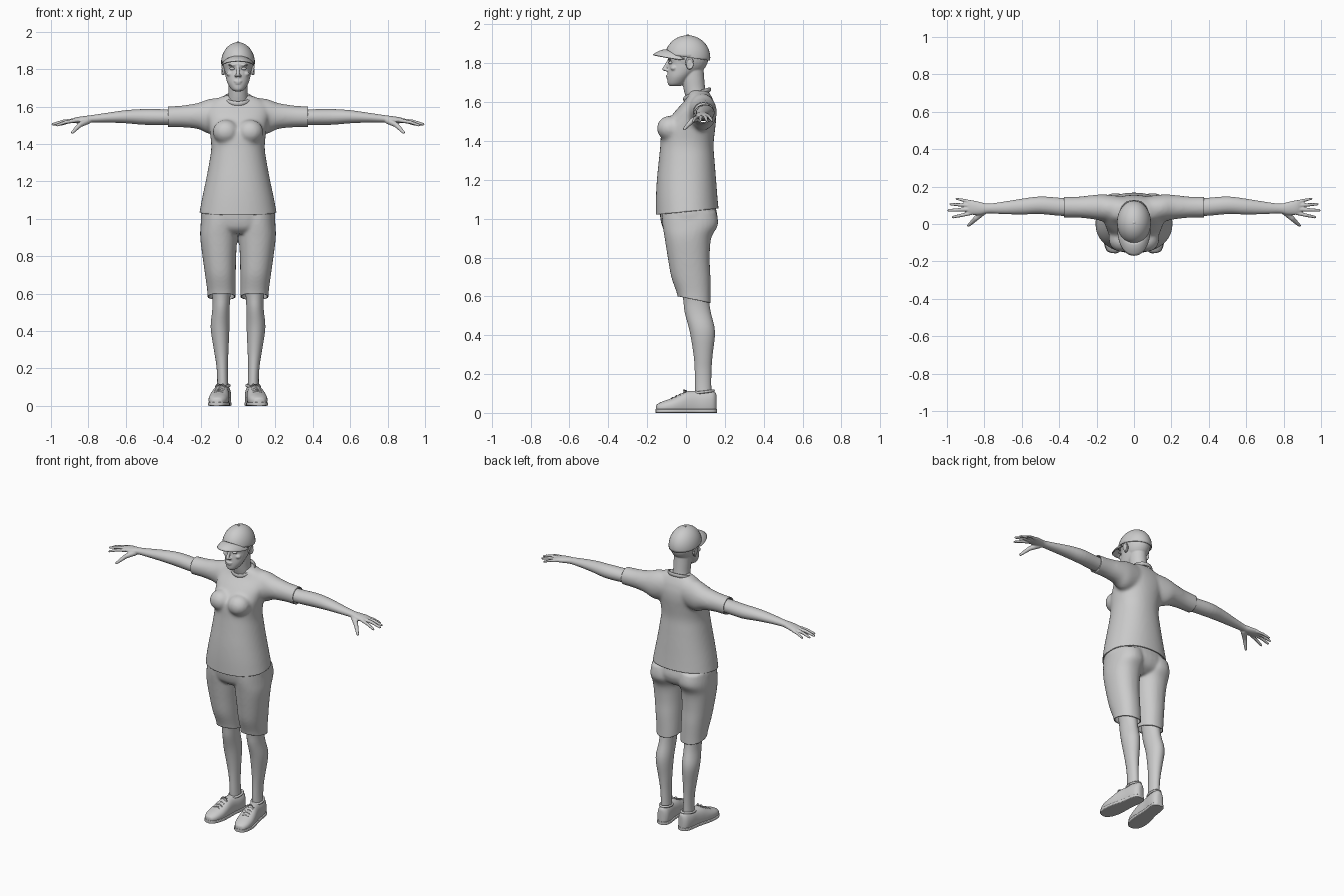
import bpy, bmesh, math
from mathutils import Vector, Matrix

if "Cube" in bpy.data.objects:
    bpy.data.objects.remove(bpy.data.objects["Cube"])


def bridge(bm, rings):
    """Skin a list of vertex rings into a closed solid."""
    n = len(rings[0])
    for a, b in zip(rings, rings[1:]):
        for i in range(n):
            bm.faces.new((a[i], a[(i + 1) % n], b[(i + 1) % n], b[i]))
    bm.faces.new(rings[0][::-1])
    bm.faces.new(rings[-1])


def loft(bm, axis, rows, sx=1, e=2.0, n=32, steps=4):
    """Loft (position, centre u, centre v, radius u, radius v) rows along an axis."""
    pts = [rows[0]] + rows + [rows[-1]]
    fine = []
    for k in range(1, len(pts) - 2):
        for s in range(steps):
            t = s / steps
            fine.append([.5 * (2*b + (c-a)*t + (2*a-5*b+4*c-d)*t*t + (3*b-a-3*c+d)*t**3)
                         for a, b, c, d in zip(*pts[k-1:k+3])])
    fine.append(rows[-1])
    rings = []
    for t, u, v, ru, rv in fine:
        ring = []
        for i in range(n):
            c, s = math.cos(2*math.pi*i/n), math.sin(2*math.pi*i/n)
            p = u + ru * math.copysign(abs(c)**(2/e), c)
            q = v + rv * math.copysign(abs(s)**(2/e), s)
            x, y, z = {'X': (t, p, q), 'Y': (p, t, q), 'Z': (p, q, t)}[axis]
            ring.append(bm.verts.new((x*sx, y, z)))
        rings.append(ring)
    bridge(bm, rings)


def tube(bm, pts, radii, n=12):
    """Tapered tube with rounded ends."""
    pts = [Vector(p) for p in pts]
    d0, d1 = (pts[0]-pts[1]).normalized(), (pts[-1]-pts[-2]).normalized()
    pts = [pts[0] + d0*radii[0]*.6] + pts + [pts[-1] + d1*radii[-1]*.6]
    radii = [radii[0]*.5] + radii + [radii[-1]*.5]
    rings = []
    for i, (p, r) in enumerate(zip(pts, radii)):
        d = pts[min(i+1, len(pts)-1)] - pts[max(i-1, 0)]
        q = d.to_track_quat('Z', 'Y')
        rings.append([bm.verts.new(p + q @ Vector((r*math.cos(2*math.pi*j/n), r*math.sin(2*math.pi*j/n), 0)))
                      for j in range(n)])
    bridge(bm, rings)


def ball(bm, c, r):
    m = Matrix.Translation(c) @ Matrix.Diagonal((*r, 1))
    bmesh.ops.create_uvsphere(bm, u_segments=32, v_segments=20, radius=1, matrix=m)


def finish(name, bm, voxel=0, smooth=0, cuts=(), thick=0, mirror=False, angle=50):
    """Make the object: fuse by remesh, smooth, cut openings, thicken, mirror."""
    bmesh.ops.recalc_face_normals(bm, faces=bm.faces[:])
    me = bpy.data.meshes.new(name)
    bm.to_mesh(me)
    bm.free()
    ob = bpy.data.objects.new(name, me)
    bpy.context.collection.objects.link(ob)
    if voxel:
        m = ob.modifiers.new("fuse", 'REMESH')
        m.mode, m.voxel_size = 'VOXEL', voxel
        m = ob.modifiers.new("soften", 'SMOOTH')
        m.factor, m.iterations = .5, smooth
        dg = bpy.context.evaluated_depsgraph_get()
        ob.data = bpy.data.meshes.new_from_object(ob.evaluated_get(dg))
        ob.modifiers.clear()
    b = bmesh.new()
    b.from_mesh(ob.data)
    for co, no in cuts:
        bmesh.ops.bisect_plane(b, geom=b.verts[:] + b.edges[:] + b.faces[:],
                               plane_co=co, plane_no=no, clear_inner=True)
    b.to_mesh(ob.data)
    b.free()
    for p in ob.data.polygons:
        p.use_smooth = True
    ob.data.set_sharp_from_angle(angle=math.radians(angle))
    if thick:
        ob.modifiers.new("cloth", 'SOLIDIFY').thickness = thick
    if mirror:
        ob.modifiers.new("mirror", 'MIRROR').use_mirror_merge = False
    return ob


# head with neck and face
bm = bmesh.new()
ball(bm, (0, .015, 1.835), (.08, .102, .1))
loft(bm, 'Z', [(1.682, 0, -.058, .02, .026), (1.695, 0, -.05, .038, .044), (1.73, 0, -.034, .058, .062),
               (1.77, 0, -.008, .068, .085), (1.80, 0, .004, .072, .092), (1.83, 0, .006, .075, .102)])
loft(bm, 'Z', [(1.54, 0, .075, .08, .06), (1.61, 0, .06, .06, .058), (1.66, 0, .045, .052, .056),
               (1.72, 0, .036, .052, .058), (1.78, 0, .03, .052, .06)])
tube(bm, [(0, -.09, 1.812), (0, -.101, 1.79), (0, -.113, 1.768)], [.008, .009, .011])
ball(bm, (0, -.092, 1.735), (.022, .012, .005))
ball(bm, (0, -.09, 1.725), (.019, .012, .006))
ball(bm, (0, -.079, 1.697), (.02, .015, .014))
for s in (1, -1):
    ball(bm, (s*.011, -.1, 1.765), (.008, .011, .007))
    ball(bm, (s*.032, -.085, 1.822), (.022, .011, .006))
    ball(bm, (s*.042, -.062, 1.775), (.02, .018, .014))
finish("head", bm, .004, 4)

# eyes and ears
bm = bmesh.new()
ball(bm, (.031, -.079, 1.803), (.014, .011, .008))
finish("eye", bm, mirror=True)
bm = bmesh.new()
ball(bm, (.077, .018, 1.797), (.009, .019, .03))
tube(bm, [(.084, .0 + .018 + .018*math.cos(a), 1.8 + .027*math.sin(a))
          for a in [math.radians(d) for d in range(-80, 200, 25)]], [.005]*12)
finish("ear", bm, .003, 2, mirror=True)

# cap: crown, brim and button
bm = bmesh.new()
ball(bm, (0, .008, 1.83), (.091, .117, .114))
finish("cap_crown", bm, cuts=[((0, 0, 1.832), (0, .15, 1))], thick=.005)
bm = bmesh.new()
grid = []
for i in range(33):
    a = math.radians(-82 + 164*i/32)
    c, s = math.cos(a), math.sin(a)
    grid.append([bm.verts.new((s*(.086 + .004*v), .008 - (.108*c)*(1-v) - .178*c**.75*v,
                               1.815 + c*(.057 - .027*v*v))) for v in [k/6 for k in range(7)]])
for a, b in zip(grid, grid[1:]):
    for k in range(6):
        bm.faces.new((a[k], a[k+1], b[k+1], b[k]))
finish("cap_brim", bm, thick=.006)
bm = bmesh.new()
ball(bm, (0, .008, 1.944), (.009, .009, .004))
finish("cap_button", bm)

# shirt: torso, chest and sleeves fused, then opened at hem and cuffs
bm = bmesh.new()
torso = [(.98, -.155, .175, .216), (1.1, -.155, .163, .194), (1.2, -.15, .155, .173), (1.3, -.14, .147, .154),
         (1.38, -.132, .142, .143), (1.46, -.125, .15, .15), (1.51, -.09, .155, .16), (1.56, -.05, .153, .17),
         (1.61, -.005, .14, .16), (1.64, .01, .125, .12), (1.66, .02, .115, .07)]
loft(bm, 'Z', [(z, 0, (f+b)/2, rx, (b-f)/2) for z, f, b, rx in torso], e=2.2, n=48)
for s in (1, -1):
    ball(bm, (s*.065, -.082, 1.465), (.07, .068, .065))
    loft(bm, 'X', [(.05, .075, 1.56, .07, .09), (.15, .085, 1.548, .073, .094), (.21, .09, 1.55, .066, .071),
                   (.29, .09, 1.548, .057, .059), (.36, .09, 1.546, .056, .056), (.41, .09, 1.545, .056, .056)], s)
finish("shirt", bm, .01, 8, thick=.006,
       cuts=[((0, 0, 1.036), (0, -.1, 1)), ((.375, 0, 0), (-1, 0, 0)), ((-.375, 0, 0), (1, 0, 0))])

# ribbed collar
bm = bmesh.new()
rings = []
for i in range(48):
    a = 2*math.pi*i/48
    c, s = math.cos(a), math.sin(a)
    rings.append([bm.verts.new(((.071 + .006*math.cos(t))*c, .057 + (.066 + .006*math.cos(t))*s,
                                1.645 + .02*s - .008*(s < 0)*s*s + .012*math.sin(t)))
                  for t in [2*math.pi*k/10 for k in range(10)]])
for a, b in zip(rings, rings[1:] + rings[:1]):
    for k in range(10):
        bm.faces.new((a[k], a[(k+1) % 10], b[(k+1) % 10], b[k]))
finish("collar", bm)

# arm with palm, fingers and thumb
bm = bmesh.new()
loft(bm, 'X', [(.28, .09, 1.546, .045, .042), (.38, .091, 1.544, .048, .042), (.5, .1, 1.545, .047, .042),
               (.6, .093, 1.546, .042, .035), (.7, .086, 1.541, .033, .026), (.78, .083, 1.535, .026, .02),
               (.82, .083, 1.531, .034, .019), (.865, .088, 1.527, .039, .016), (.888, .088, 1.524, .034, .011)])
for base, tip, r in [((.87, .058, 1.525), (.97, .036, 1.500), .0095), ((.875, .078, 1.527), (.993, .073, 1.505), .01),
                     ((.875, .099, 1.526), (.982, .106, 1.504), .0095), ((.865, .117, 1.523), (.95, .135, 1.502), .0085)]:
    mid = (Vector(base) + Vector(tip)) / 2 + Vector((0, 0, .005))
    tube(bm, [base, mid, tip], [r*1.1, r, r*.75])
tube(bm, [(.80, .07, 1.525), (.845, .03, 1.503), (.868, .008, 1.48), (.887, -.01, 1.46)], [.018, .014, .011, .008])
finish("arm", bm, .0045, 3, mirror=True)

# shorts: hips and legs fused, opened at the hems
bm = bmesh.new()
loft(bm, 'Z', [(.92, 0, .005, .12, .09), (.95, 0, .012, .175, .13), (1.0, 0, .015, .198, .147),
               (1.05, 0, .01, .196, .145), (1.1, 0, .01, .17, .135)], e=2.2)
for s in (1, -1):
    loft(bm, 'Z', [(.52, .088, .045, .074, .084), (.6, .088, .042, .075, .085), (.7, .094, .025, .082, .101),
                   (.8, .1, .014, .09, .108), (.9, .103, .01, .099, .12), (.97, .1, .022, .1, .143),
                   (1.04, .095, .015, .098, .14)], s, e=2.2)
finish("shorts", bm, .008, 6, thick=.006, cuts=[((0, 0, .592), (0, .2, 1))])

# lower leg
bm = bmesh.new()
loft(bm, 'Z', [(.06, .082, .09, .032, .042), (.14, .082, .088, .029, .042), (.22, .085, .088, .031, .043),
               (.3, .09, .088, .039, .049), (.42, .096, .084, .05, .065), (.52, .091, .06, .046, .067),
               (.6, .09, .05, .05, .067), (.75, .095, .03, .07, .08)])
finish("lower_leg", bm, mirror=True)

# shoes: upper, sole, ankle rim and laces, toes turned slightly out
turn = Matrix.Translation((.082, .08, 0)) @ Matrix.Rotation(math.radians(8), 4, 'Z') @ Matrix.Translation((0, -.08, 0))
outline = [(-.156, .012, .036), (-.148, .03, .046), (-.12, .046, .06), (-.08, .053, .074), (-.04, .052, .092),
           (0, .047, .11), (.05, .042, .114), (.1, .042, .116), (.135, .037, .116), (.152, .024, .105), (.157, .012, .09)]


def shoe_part(name, bm, **kw):
    bmesh.ops.transform(bm, matrix=turn, verts=bm.verts[:])
    finish(name, bm, mirror=True, **kw)


bm = bmesh.new()
loft(bm, 'Y', [(y, 0, .012 + (h-.012)*.35, w, (h-.012)*.65) for y, w, h in outline], e=2.3)
shoe_part("shoe", bm, cuts=[((0, 0, .012), (0, 0, 1))])
bm = bmesh.new()
loft(bm, 'Y', [(y*1.01, 0, .01, w + .003, .01) for y, w, h in outline], e=6)
shoe_part("sole", bm, angle=40)
bm = bmesh.new()
tube(bm, [(.034*math.cos(a), .092 + .05*math.sin(a), .108 + .006*math.sin(a))
          for a in [2*math.pi*k/24 for k in range(25)]], [.007]*25, 8)
shoe_part("shoe_rim", bm)
bm = bmesh.new()
for k in range(4):
    y, z = -.07 + .02*k, .079 + .0088*k
    for s in (1, -1):
        tube(bm, [(-.024*s, y - .006, z - .008), (0, y, z + .001), (.024*s, y + .01, z - .004)], [.003]*3, 8)
for s in (1, -1):
    tube(bm, [(0, .002, .113), (s*.015, -.012, .118), (s*.026, -.012, .104), (s*.012, 0, .11)], [.003]*4, 8)
shoe_part("laces", bm)
